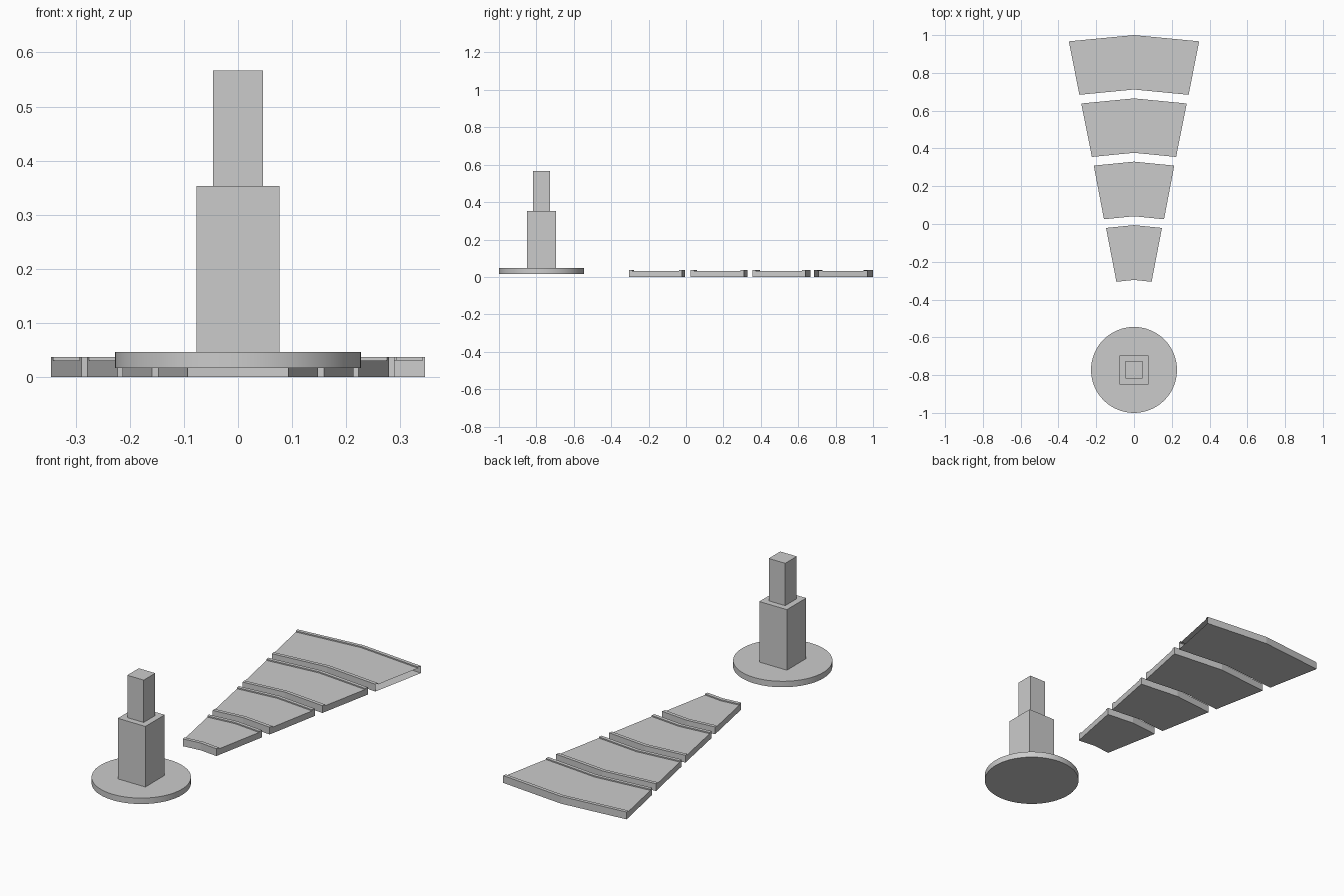
import bpy, bmesh

if "Cube" in bpy.data.objects:
    bpy.data.objects.remove(bpy.data.objects["Cube"])

DISC_Y = -0.7725


def box(name, half, z0, z1):
    bpy.ops.mesh.primitive_cube_add(size=1, location=(0, DISC_Y, (z0 + z1) / 2))
    ob = bpy.context.object
    ob.name = name
    ob.scale = (half * 2, half * 2, z1 - z0)
    bpy.ops.object.transform_apply(location=False, rotation=False, scale=True)


def panel(name, inner, outer, open_right=False, top=0.037, floor=0.031, lip=0.018):
    """inner / outer = (half width, y at the corner, y at the middle)"""
    length = outer[2] - inner[2]
    t = lip / length
    # tray cross-section: fraction from inner to outer edge, height
    section = [(0, 0), (0, top), (t, top), (t, floor),
               (1 - t, floor), (1 - t, top), (1, top), (1, 0)]
    mix = lambda a, b, f: a + (b - a) * f
    bm = bmesh.new()
    rings = []
    for side in (-1, 0, 1):
        k = 1 if side else 2
        rings.append([bm.verts.new((side * mix(inner[0], outer[0], f),
                                    mix(inner[k], outer[k], f), z))
                      for f, z in section])
    n = len(section)
    for a, b in zip(rings, rings[1:]):
        for i in range(n):
            j = (i + 1) % n
            bm.faces.new((a[i], a[j], b[j], b[i]))
    caps = [bm.faces.new(rings[0]), bm.faces.new(rings[-1][::-1])]
    bmesh.ops.recalc_face_normals(bm, faces=bm.faces[:])
    if open_right:
        bmesh.ops.delete(bm, geom=[caps[1]], context='FACES_ONLY')
    me = bpy.data.meshes.new(name)
    bm.to_mesh(me)
    bm.free()
    bpy.context.collection.objects.link(bpy.data.objects.new(name, me))


# round base disc
bpy.ops.mesh.primitive_cylinder_add(vertices=64, radius=0.2275, depth=0.03,
                                    location=(0, DISC_Y, 0.032))
bpy.context.object.name = "base_disc"
bpy.ops.object.shade_smooth_by_angle()

# stepped square post
box("lower_post", 0.077, 0.047, 0.353)
box("upper_post", 0.046, 0.353, 0.567)

# four wedge trays, the widest one open on its right end
panel("tray_1", (0.093, -0.306, -0.296), (0.148, -0.021, -0.006))
panel("tray_2", (0.159, 0.025, 0.041), (0.213, 0.309, 0.330))
panel("tray_3", (0.223, 0.355, 0.377), (0.279, 0.638, 0.665))
panel("tray_4", (0.289, 0.684, 0.712), (0.345, 0.967, 1.0), open_right=True)
